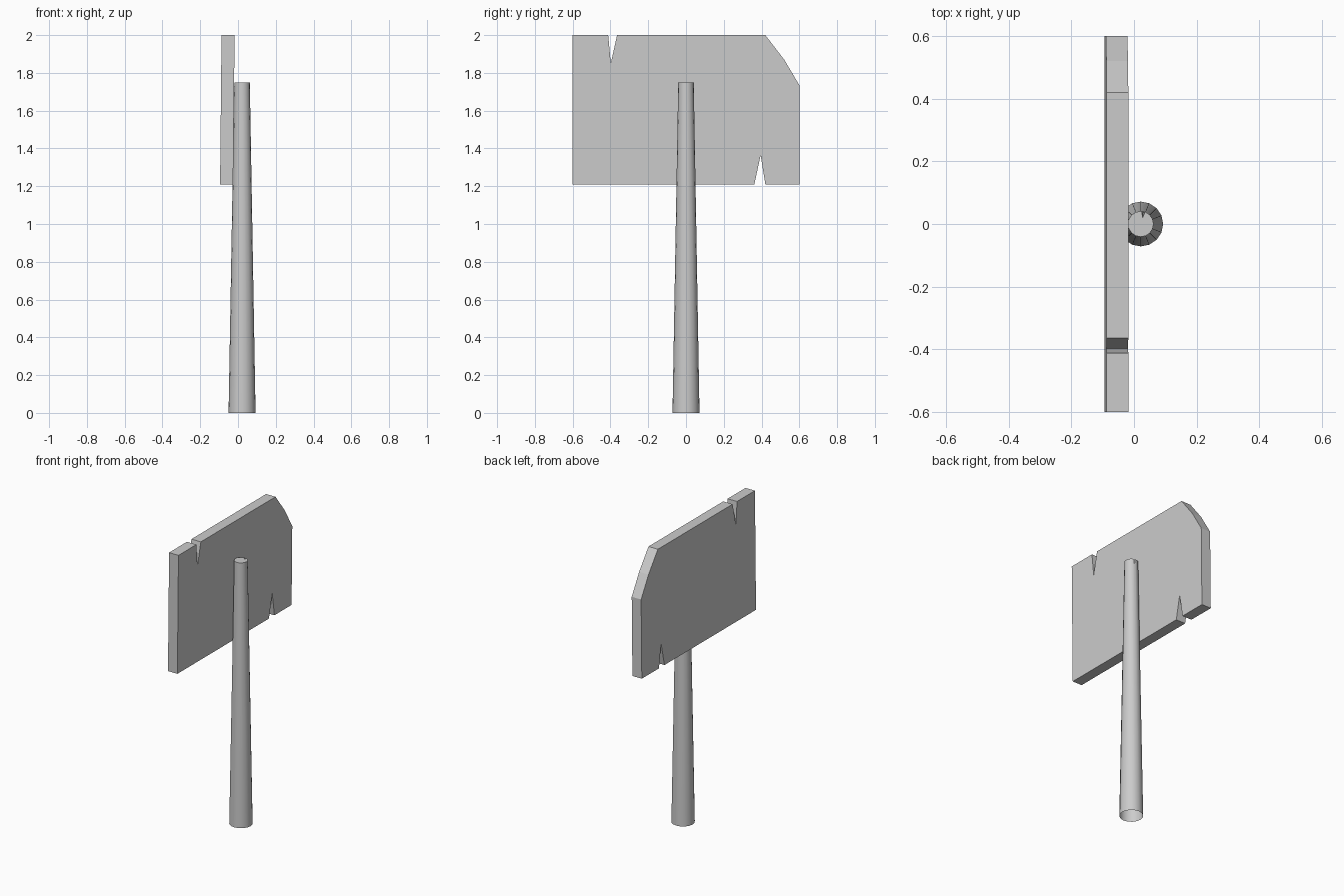
import bpy, bmesh
from mathutils import Vector

if "Cube" in bpy.data.objects:
    bpy.data.objects.remove(bpy.data.objects["Cube"])


def make_object(name, bm):
    bmesh.ops.recalc_face_normals(bm, faces=bm.faces)
    mesh = bpy.data.meshes.new(name)
    bm.to_mesh(mesh)
    bm.free()
    obj = bpy.data.objects.new(name, mesh)
    bpy.context.collection.objects.link(obj)
    return obj


# Sign board: notched outline in y/z, extruded in x, leaning slightly
outline = [(-0.6, 1.21), (0.362, 1.21), (0.395, 1.365), (0.42, 1.21),
           (0.6, 1.21), (0.6, 1.735), (0.52, 1.87), (0.42, 2.0),
           (-0.365, 2.0), (-0.398, 1.85), (-0.412, 2.0), (-0.6, 2.0)]
bm = bmesh.new()
face = bm.faces.new([bm.verts.new((-0.095 + 0.01 * (z - 1.21), y, z))
                     for y, z in outline])
ext = bmesh.ops.extrude_face_region(bm, geom=[face])
bmesh.ops.translate(bm, vec=(0.069, 0, 0),
                    verts=[v for v in ext["geom"] if isinstance(v, bmesh.types.BMVert)])
make_object("sign_board", bm)

# Tapered post
HEIGHT = 1.75
bpy.ops.mesh.primitive_cone_add(vertices=16, radius1=0.0715, radius2=0.041,
                                depth=HEIGHT, location=(0.0215, 0, HEIGHT / 2))
post = bpy.context.object
post.name = "post"

# Small wedge-shaped crack in the top of the post
bm = bmesh.new()
for p in [(0.018, 0.06, 1.77), (0.046, 0.06, 1.77),
          (0.027, 0.01, 1.77), (0.031, 0.05, 1.69)]:
    bm.verts.new(p)
bmesh.ops.convex_hull(bm, input=bm.verts)
cutter = make_object("crack_cutter", bm)
cutter.hide_render = True
mod = post.modifiers.new("crack", 'BOOLEAN')
mod.operation = 'DIFFERENCE'
mod.object = cutter
mod.solver = 'EXACT'
bpy.context.view_layer.objects.active = post
bpy.ops.object.modifier_apply(modifier=mod.name)
bpy.data.objects.remove(cutter)

# The post is open underneath
bm = bmesh.new()
bm.from_mesh(post.data)
bmesh.ops.delete(bm, geom=[f for f in bm.faces if f.normal.z < -0.9], context='FACES_ONLY')
bm.to_mesh(post.data)
bm.free()

bpy.ops.object.select_all(action='DESELECT')
post.select_set(True)
bpy.ops.object.shade_smooth_by_angle()
